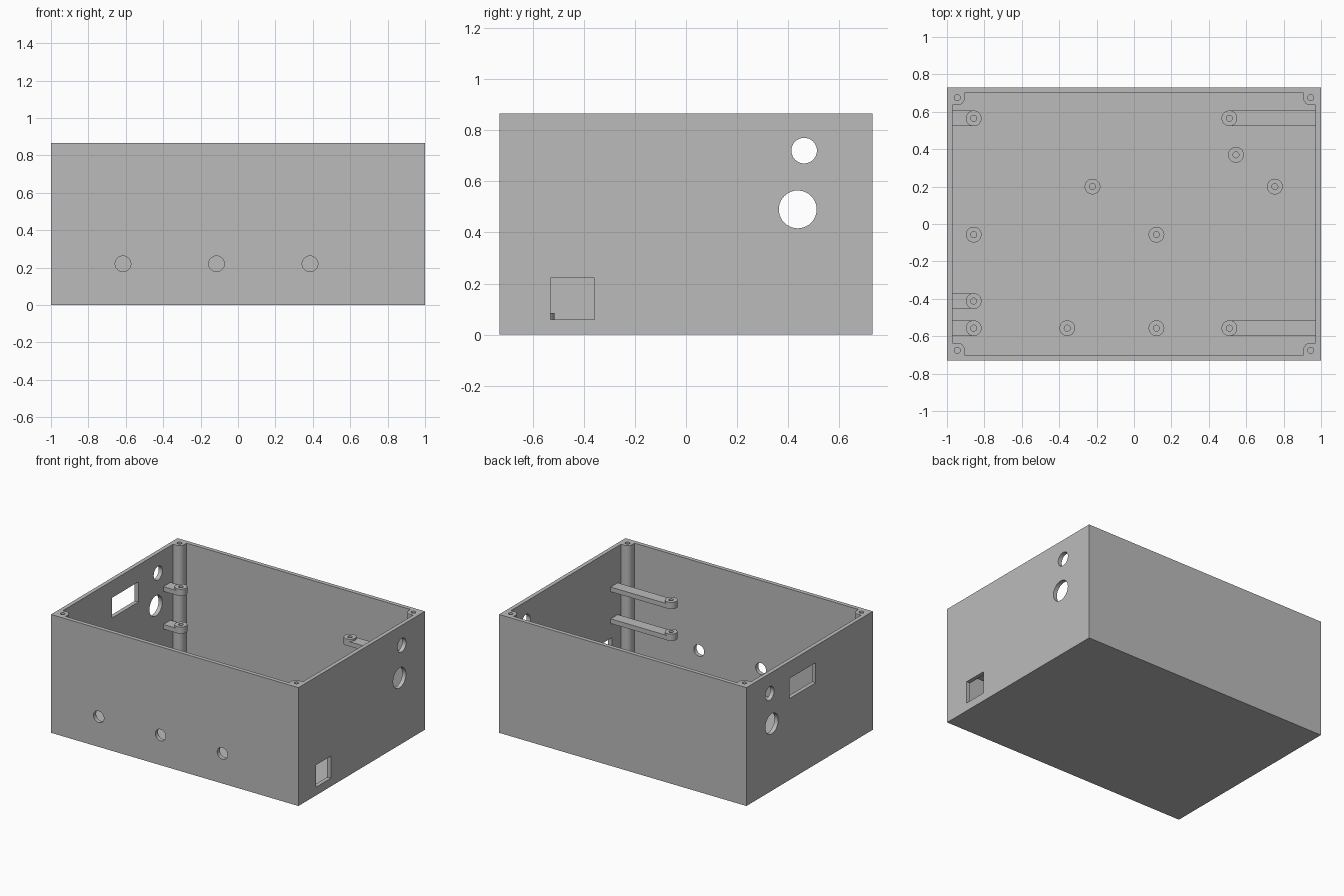
import bpy, bmesh, math
from mathutils import Matrix, Vector

cube = bpy.data.objects.get("Cube")
if cube:
    bpy.data.objects.remove(cube, do_unlink=True)

HX, HY, H = 1.0, 0.73, 0.865      # outer half sizes and height
WALL, FLOOR = 0.03, 0.03
BOSS_R, HOLE_R = 0.042, 0.016

grey = bpy.data.materials.new("plain grey")
grey.use_nodes = True
grey.diffuse_color = (0.5, 0.5, 0.5, 1)
grey.node_tree.nodes["Principled BSDF"].inputs["Base Color"].default_value = (0.5, 0.5, 0.5, 1)


def finish(bm, name):
    bmesh.ops.recalc_face_normals(bm, faces=bm.faces)
    mesh = bpy.data.meshes.new(name)
    bm.to_mesh(mesh)
    bm.free()
    obj = bpy.data.objects.new(name, mesh)
    bpy.context.collection.objects.link(obj)
    mesh.materials.append(grey)
    return obj


def add_box(bm, lo, hi):
    lo, hi = Vector(lo), Vector(hi)
    mat = Matrix.Translation((lo + hi) / 2) @ Matrix.Diagonal((*(hi - lo), 1))
    bmesh.ops.create_cube(bm, size=1, matrix=mat)


def add_cylinder(bm, centre, radius, depth, axis="Z"):
    turn = {"X": Matrix.Rotation(math.pi / 2, 4, "Y"),
            "Y": Matrix.Rotation(math.pi / 2, 4, "X"), "Z": Matrix()}[axis]
    bmesh.ops.create_cone(bm, cap_ends=True, segments=40, radius1=radius, radius2=radius,
                          depth=depth, matrix=Matrix.Translation(centre) @ turn)


def add_boss(bm, x, y, bottom, top, hole_bottom):
    """Round boss with a blind screw hole, lathed from a profile."""
    profile = [(0, bottom), (BOSS_R, bottom), (BOSS_R, top),
               (HOLE_R, top), (HOLE_R, hole_bottom), (0, hole_bottom)]
    verts = [bm.verts.new((x + r, y, z)) for r, z in profile]
    edges = [bm.edges.new(pair) for pair in zip(verts, verts[1:])]
    spun = bmesh.ops.spin(bm, geom=verts + edges, cent=(x, y, 0), axis=(0, 0, 1),
                          angle=math.tau, steps=32)
    bmesh.ops.remove_doubles(bm, verts=bm.verts, dist=0.0001)


def smooth(obj):
    bpy.ops.object.select_all(action="DESELECT")
    obj.select_set(True)
    bpy.context.view_layer.objects.active = obj
    bpy.ops.object.shade_smooth_by_angle(angle=math.radians(30))


def cut(target, bm):
    """Subtract a bmesh from the target and apply the result."""
    cutter = finish(bm, "cutter")
    cutter.hide_render = True
    mod = target.modifiers.new("cut", "BOOLEAN")
    mod.operation, mod.solver, mod.object = "DIFFERENCE", "EXACT", cutter
    bpy.context.view_layer.objects.active = target
    bpy.ops.object.modifier_apply(modifier=mod.name)
    bpy.data.objects.remove(cutter, do_unlink=True)


# Enclosure block
bm = bmesh.new()
add_box(bm, (-HX, -HY, 0), (HX, HY, H))
enclosure = finish(bm, "enclosure")

# Cavity, notched at each corner to leave the rounded screw posts
PX, PY, PR = 0.945, 0.675, 0.04
corner = [(HX - WALL, PY - PR)]
for i in range(13):
    a = math.radians(270 - 90 * i / 12)
    corner.append((PX + PR * math.cos(a), PY + PR * math.sin(a)))
corner.append((PX - PR, HY - WALL))
outline = []
for sx, sy in ((1, 1), (-1, 1), (-1, -1), (1, -1)):
    pts = [(sx * x, sy * y) for x, y in corner]
    outline += pts if sx * sy > 0 else pts[::-1]
bm = bmesh.new()
base = bm.faces.new([bm.verts.new((x, y, FLOOR)) for x, y in outline])
lid = bmesh.ops.extrude_face_region(bm, geom=[base])
bmesh.ops.translate(bm, vec=(0, 0, H), verts=[v for v in lid["geom"] if isinstance(v, bmesh.types.BMVert)])
cut(enclosure, bm)

# Wall openings and post screw holes
bm = bmesh.new()
for x in (-0.615, -0.115, 0.385):
    add_cylinder(bm, (x, -HY, 0.22), 0.042, 0.12, "Y")
for side in (-HX, HX):
    add_cylinder(bm, (side, 0.462, 0.72), 0.05, 0.1, "X")
    add_cylinder(bm, (side, 0.437, 0.49), 0.074, 0.1, "X")
add_box(bm, (0.95, -0.53, 0.06), (1.05, -0.357, 0.222))
add_box(bm, (-1.05, -0.07, 0.595), (-0.95, 0.235, 0.742))
for sx in (-1, 1):
    for sy in (-1, 1):
        add_cylinder(bm, (sx * PX, sy * PY, H), HOLE_R, 0.4)
cut(enclosure, bm)
smooth(enclosure)

# Floor standoffs
for x, y in ((-0.222, 0.2), (0.545, 0.37), (0.753, 0.2), (-0.857, -0.057),
             (0.12, -0.057), (-0.357, -0.557), (0.12, -0.557)):
    bm = bmesh.new()
    add_boss(bm, x, y, FLOOR - 0.005, 0.085, FLOOR + 0.002)
    smooth(finish(bm, "floor_standoff"))

# Bracket arms from the side walls, each ending in a raised boss
UPPER, BACK_LOW, FRONT_LOW = 0.612, 0.336, 0.38
for x, y, heights in ((-0.857, 0.565, (UPPER, BACK_LOW)), (0.51, 0.565, (UPPER, BACK_LOW)),
                      (0.51, -0.557, (UPPER, FRONT_LOW)), (-0.857, -0.557, (UPPER,)),
                      (-0.857, -0.412, (FRONT_LOW,))):
    wall = math.copysign(HX - WALL + 0.005, x)
    for top in heights:
        bm = bmesh.new()
        add_boss(bm, x, y, top - 0.05, top, top - 0.016)
        add_box(bm, (min(x, wall), y - BOSS_R + 0.001, top - 0.049),
                (max(x, wall), y + BOSS_R - 0.001, top - 0.015))
        smooth(finish(bm, "bracket_arm"))
